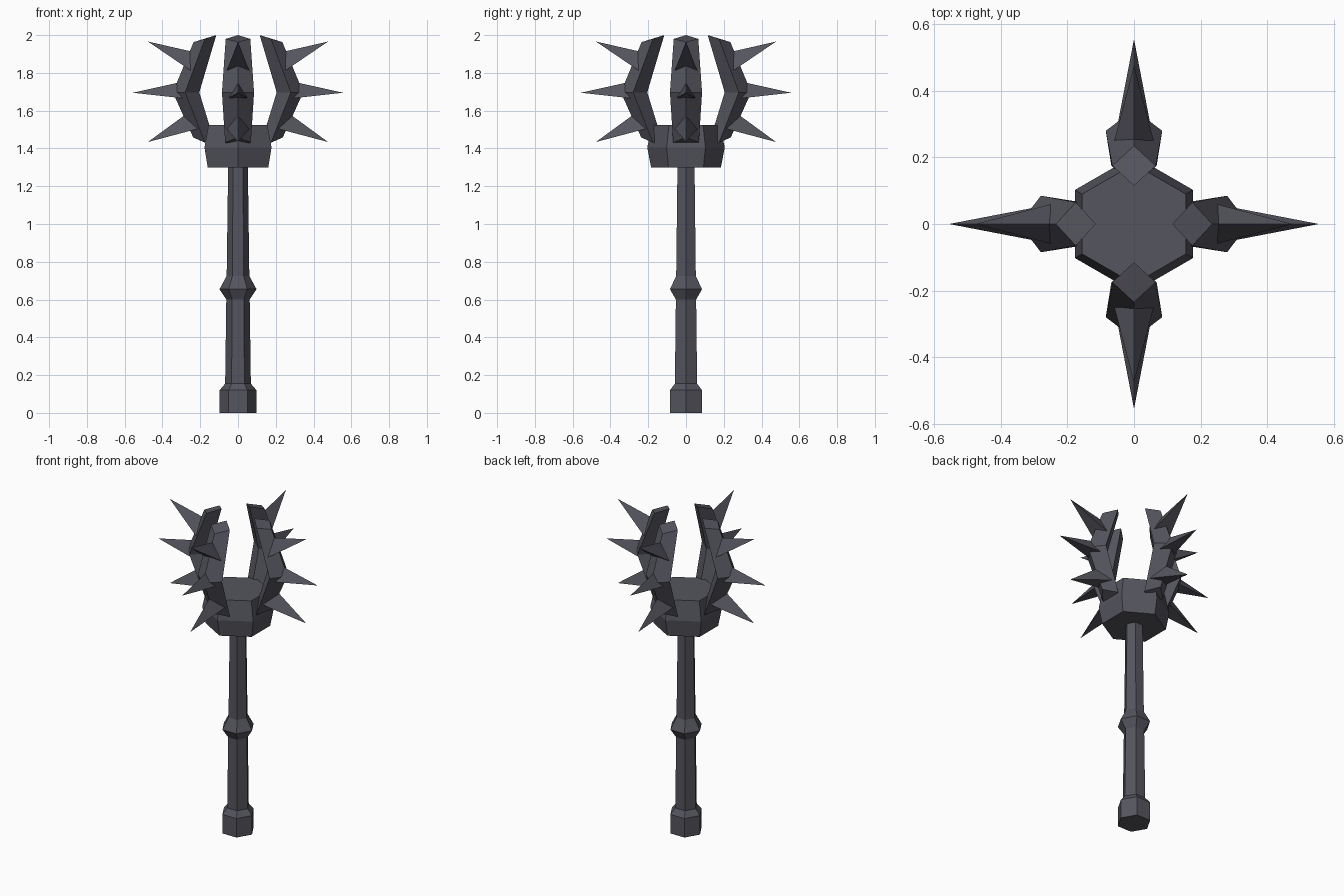
import bpy, bmesh, math
from mathutils import Vector, Matrix

if "Cube" in bpy.data.objects:
    bpy.data.objects.remove(bpy.data.objects["Cube"])

iron = bpy.data.materials.new("dark_iron")
iron.diffuse_color = (0.09, 0.09, 0.112, 1)
iron.use_nodes = True
iron.node_tree.nodes["Principled BSDF"].inputs["Base Color"].default_value = iron.diffuse_color


def loft(name, rings, turn=0.0):
    """Skin a list of equal-length point rings, cap both ends, turn about z."""
    bm = bmesh.new()
    rows = [[bm.verts.new(p) for p in ring] for ring in rings]
    n = len(rows[0])
    for a, b in zip(rows, rows[1:]):
        for i in range(n):
            j = (i + 1) % n
            bm.faces.new((a[i], a[j], b[j], b[i]))
    bm.faces.new(rows[0])
    bm.faces.new(rows[-1])
    bmesh.ops.recalc_face_normals(bm, faces=bm.faces)
    bmesh.ops.rotate(bm, verts=bm.verts, matrix=Matrix.Rotation(turn, 3, 'Z'))
    return finish(name, bm)


def finish(name, bm):
    me = bpy.data.meshes.new(name)
    bm.to_mesh(me)
    bm.free()
    me.materials.append(iron)
    ob = bpy.data.objects.new(name, me)
    bpy.context.collection.objects.link(ob)
    return ob


def hexagon(r, z, phase=0.0):
    return [(r * math.cos(phase + i * math.pi / 3),
             r * math.sin(phase + i * math.pi / 3), z) for i in range(6)]


def spike(name, tip_x, tip_z, pitch, radius, length, turn):
    """Three-sided spike with one edge on top, pointing outwards along +x."""
    axis = Vector((math.cos(pitch), 0, math.sin(pitch)))
    up = Vector((-math.sin(pitch), 0, math.cos(pitch)))
    side = Vector((0, 1, 0))
    tip = Vector((tip_x, 0, tip_z))
    bm = bmesh.new()
    top = bm.verts.new(tip)
    base = []
    for k in range(3):
        a = k * 2 * math.pi / 3
        base.append(bm.verts.new(
            tip - axis * length + (up * math.cos(a) + side * math.sin(a)) * radius))
    for k in range(3):
        bm.faces.new((base[k], base[(k + 1) % 3], top))
    bm.faces.new(base)
    bmesh.ops.recalc_face_normals(bm, faces=bm.faces)
    bmesh.ops.rotate(bm, verts=bm.verts, matrix=Matrix.Rotation(turn, 3, 'Z'))
    return finish(name, bm)


# Handle: pommel, grip, collar and upper shaft in one six-sided profile
handle = [(0.098, 0), (0.098, 0.12), (0.068, 0.155), (0.062, 0.6),
          (0.098, 0.655), (0.06, 0.725), (0.052, 1.32)]
loft("handle", [hexagon(r, z) for r, z in handle])

# Cup that holds the prongs
cup = [(0.185, 1.3), (0.205, 1.405), (0.18, 1.525)]
loft("head_cup", [hexagon(r, z, math.pi / 6) for r, z in cup])

# Prong sections: (inner x, z), (side x, z, half width), (outer x, z)
sections = [((0.115, 1.405), (0.175, 1.432, 0.068), (0.237, 1.458)),
            ((0.205, 1.697), (0.28, 1.697, 0.085), (0.345, 1.697)),
            ((0.115, 2.0), (0.175, 1.98, 0.065), (0.235, 1.963))]
prong_rings = [[(a[0], 0, a[1]), (s[0], s[2], s[1]), (b[0], 0, b[1]), (s[0], -s[2], s[1])]
               for a, s, b in sections]

# Four prongs, each with three spikes
for i, where in enumerate(("right", "back", "left", "front")):
    turn = i * math.pi / 2
    loft(where + "_prong", prong_rings, turn)
    spike(where + "_upper_spike", 0.477, 1.966, math.radians(27), 0.068, 0.27, turn)
    spike(where + "_middle_spike", 0.556, 1.695, 0.0, 0.06, 0.27, turn)
    spike(where + "_lower_spike", 0.477, 1.434, math.radians(-22), 0.068, 0.27, turn)
